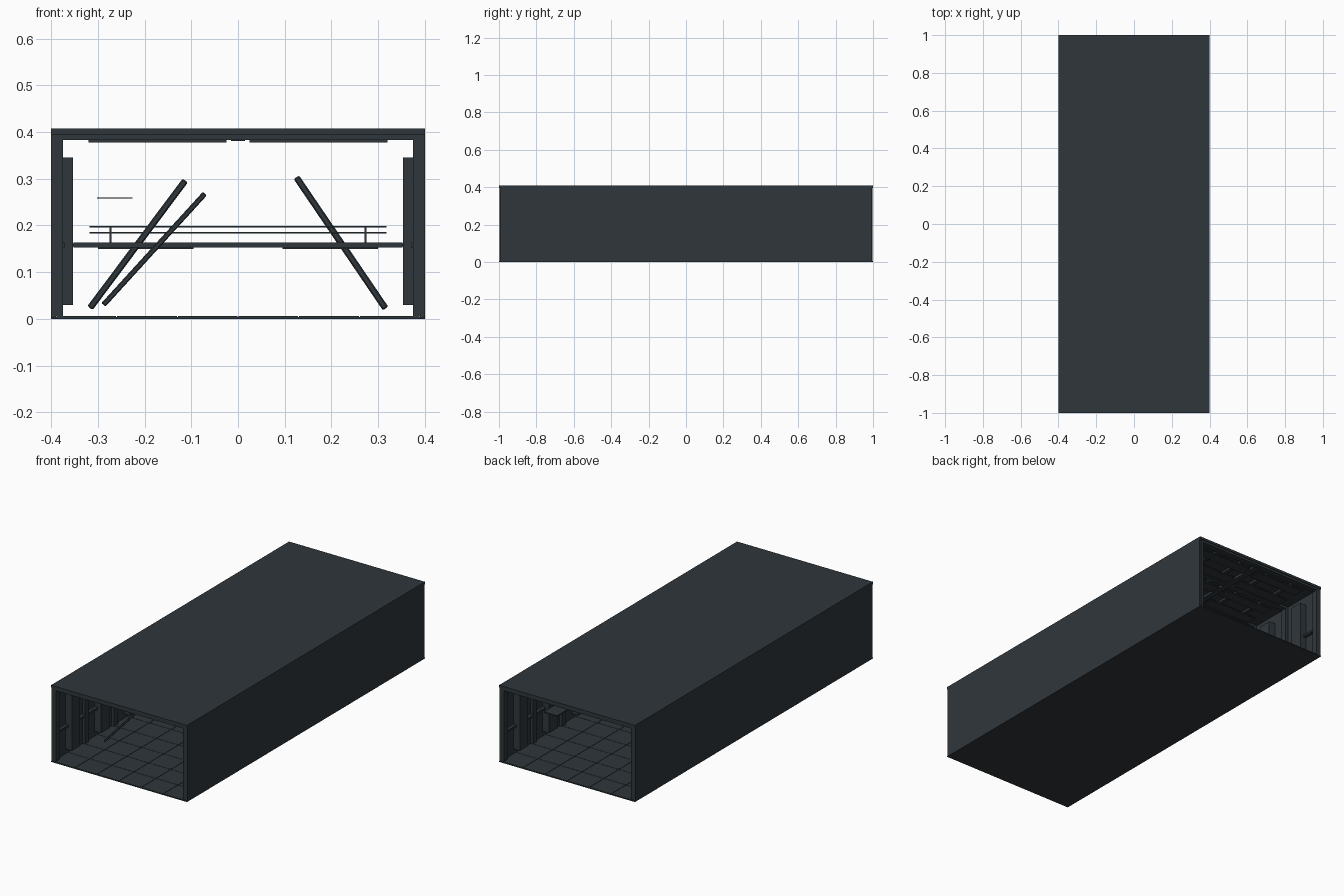
import bpy, bmesh, math
from mathutils import Vector, Matrix

if "Cube" in bpy.data.objects:
    bpy.data.objects.remove(bpy.data.objects["Cube"])

steel = bpy.data.materials.new("dark slate metal")
steel.diffuse_color = (0.028, 0.037, 0.044, 1)
steel.use_nodes = True
steel.node_tree.nodes["Principled BSDF"].inputs["Base Color"].default_value = steel.diffuse_color


def build(name, boxes):
    """One object from boxes given as (x0, x1, y0, y1, z0, z1)."""
    bm = bmesh.new()
    for x0, x1, y0, y1, z0, z1 in boxes:
        m = Matrix.Translation(((x0 + x1) / 2, (y0 + y1) / 2, (z0 + z1) / 2))
        m = m @ Matrix.Diagonal((abs(x1 - x0), y1 - y0, z1 - z0, 1))
        bmesh.ops.create_cube(bm, size=1, matrix=m)
    bmesh.ops.recalc_face_normals(bm, faces=bm.faces)
    me = bpy.data.meshes.new(name)
    bm.to_mesh(me)
    bm.free()
    me.materials.append(steel)
    ob = bpy.data.objects.new(name, me)
    bpy.context.collection.objects.link(ob)
    return ob


def both(boxes):
    """Boxes plus their mirror images across x = 0."""
    return boxes + [(-b[1], -b[0], *b[2:]) for b in boxes]


def beam(name, a, b, width):
    """Square bar from point a to point b."""
    a, b = Vector(a), Vector(b)
    d = b - a
    w = width / 2
    ob = build(name, [(-w, w, -w, w, -d.length / 2, d.length / 2)])
    ob.matrix_world = (Matrix.Translation((a + b) / 2)
                       @ d.to_track_quat('Z', 'Y').to_matrix().to_4x4())
    bev = ob.modifiers.new("bevel", 'BEVEL')
    bev.width = width * 0.2
    bev.segments = 1


# Outer shell: floor slab, side walls and roof, open at both ends
build("floor_slab", [(-0.4, 0.4, -1, 1, 0, 0.004)])
build("side_walls", both([(0.39, 0.4, -0.995, 0.995, 0.004, 0.395)]))
build("roof", [(-0.4, 0.4, -1, 1, 0.395, 0.408)])

# Floor plates with narrow seams
tiles = []
for i in range(6):
    for j in range(16):
        x, y = -0.39 + i * 0.13, -1 + j * 0.125
        tiles.append((x + 0.001, x + 0.129, y + 0.001, y + 0.124, 0.004, 0.006))
build("floor_plates", tiles)

# Portal ribs standing proud of the shell
ribs = []
for k in range(9):
    y = -0.98 + k * 0.245
    ribs += both([(0.375, 0.39, y - 0.016, y + 0.016, 0.006, 0.395)])
    ribs.append((-0.375, 0.375, y - 0.016, y + 0.016, 0.383, 0.395))
build("portal_ribs", ribs)

# Wall panels, narrow posts and mid rails in each bay
panels, rails = [], []
for k in range(8):
    y = -0.98 + (k + 0.5) * 0.245
    panels += both([(0.353, 0.39, y - 0.035, y + 0.035, 0.03, 0.345)])
    rails += both([(0.372, 0.39, y - 0.106, y - 0.035, 0.152, 0.163),
                   (0.372, 0.39, y + 0.035, y + 0.106, 0.152, 0.163)])
build("wall_panels", panels)
build("wall_rails", rails)

# Ceiling strips and central spine
strips = []
for k in range(16):
    y = -0.92 + k * 0.1225
    strips += both([(0.025, 0.32, y - 0.03, y + 0.03, 0.377, 0.383)])
build("ceiling_strips", strips)
build("ceiling_runners", both([(0.08, 0.1, -0.98, 0.98, 0.383, 0.395),
                               (0.24, 0.26, -0.98, 0.98, 0.383, 0.395)]))
build("ceiling_spine", [(-0.015, 0.015, -0.98, 0.98, 0.381, 0.395)])

# Cross beams between the walls, with under-plates
build("cross_beams", [(-0.352, 0.352, y - 0.012, y + 0.012, 0.153, 0.163)
                      for y in (-0.25, 0.0, 0.25)])
build("beam_under_plates", both([(0.095, 0.3, -0.02, 0.02, 0.149, 0.153)]))

# Thin guard rail over the middle beam
build("guard_rail", [(-0.318, 0.318, -0.003, 0.003, z, z + 0.003)
                     for z in (0.183, 0.196)]
      + both([(0.271, 0.275, -0.003, 0.003, 0.163, 0.199)]))

# Wall ledges near the back end, and a small thin plate
build("wall_ledges", [(0.275, 0.353, 0.57, 0.69, 0.155, 0.161),
                      (-0.353, -0.275, -0.06, 0.06, 0.155, 0.161)])
build("thin_plate", [(-0.302, -0.226, 0.06, 0.1, 0.258, 0.26)])

# Leaning braces
beam("left_brace", (-0.317, -0.2, 0.023), (-0.113, -0.2, 0.296), 0.014)
beam("front_brace", (-0.288, -0.71, 0.03), (-0.071, -0.69, 0.268), 0.011)
beam("right_brace", (0.316, 0.15, 0.022), (0.125, 0.15, 0.303), 0.014)
